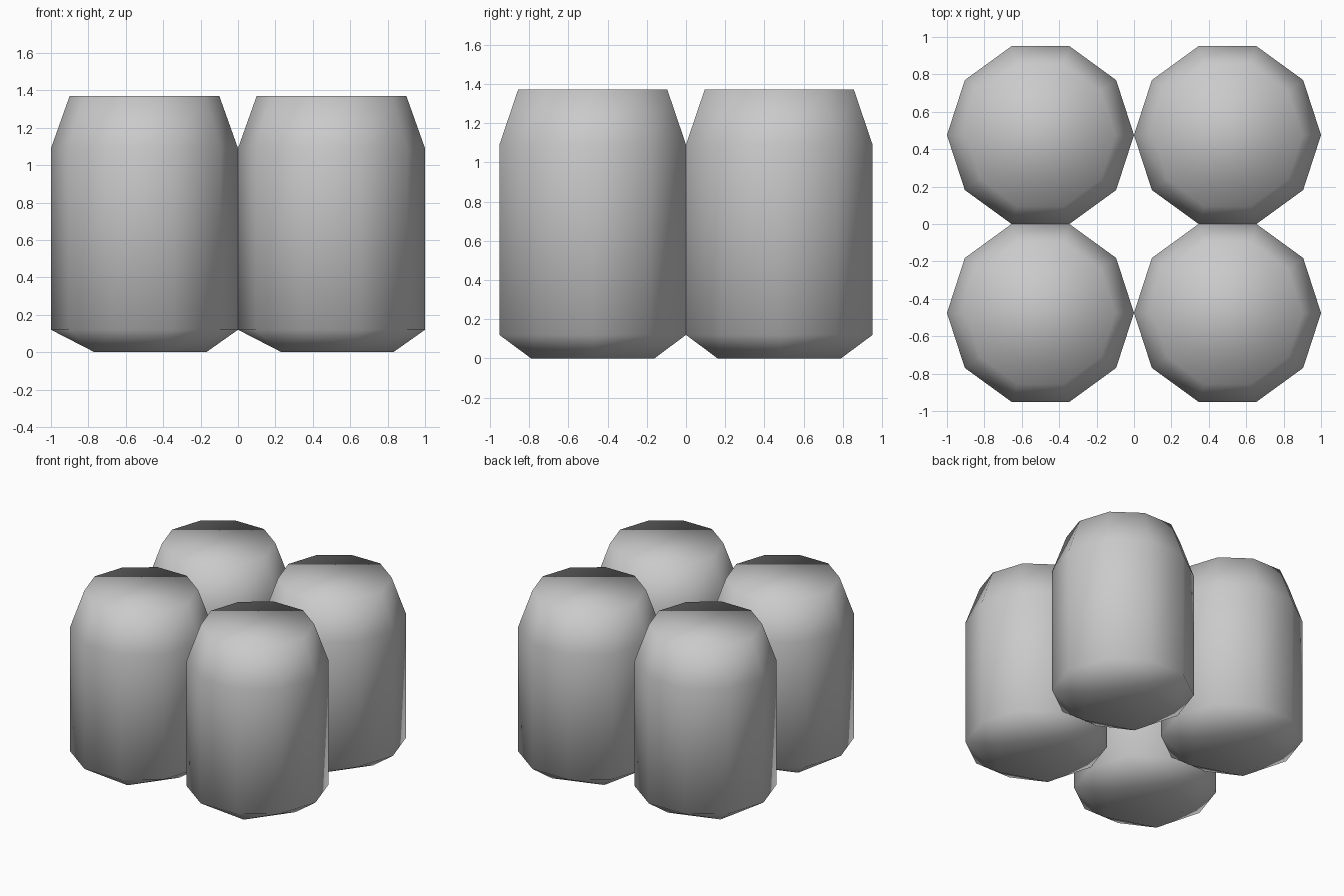
import bpy, bmesh
from math import sin, cos, tau, radians

if "Cube" in bpy.data.objects:
    bpy.data.objects.remove(bpy.data.objects["Cube"])

SIDES = 10
RADIUS = 0.5
SPACING_Y = RADIUS * sin(radians(72))   # flat sides touch along y

grey = bpy.data.materials.new("plain grey")
grey.diffuse_color = (0.59, 0.59, 0.59, 1)
grey.use_nodes = True
grey.node_tree.nodes["Principled BSDF"].inputs["Base Color"].default_value = grey.diffuse_color


def ring(bm, n, radius, z):
    return [bm.verts.new((radius * cos(tau * i / n), radius * sin(tau * i / n), z))
            for i in range(n)]


def make_can_mesh():
    bm = bmesh.new()
    base = ring(bm, 5, 0.33, 0)
    low = ring(bm, SIDES, RADIUS, 0.12)
    high = ring(bm, SIDES, RADIUS, 1.09)
    top = ring(bm, SIDES, 0.4, 1.37)
    # body and tapered shoulder
    for a, b in ((low, high), (high, top)):
        for i in range(SIDES):
            j = (i + 1) % SIDES
            bm.faces.new((a[i], a[j], b[j], b[i]))
    # faceted foot from ten sides down to five
    for i in range(5):
        k = 2 * i
        nxt = base[(i + 1) % 5]
        bm.faces.new((base[i], low[k + 1], low[k]))
        bm.faces.new((base[i], nxt, low[k + 1]))
        bm.faces.new((nxt, low[(k + 2) % SIDES], low[k + 1]))
    # flat ends
    bm.faces.new(top)
    bm.faces.new(base[::-1])
    bmesh.ops.recalc_face_normals(bm, faces=bm.faces)
    for f in bm.faces:
        f.smooth = True
    mesh = bpy.data.meshes.new("can")
    bm.to_mesh(mesh)
    bm.free()
    mesh.materials.append(grey)
    return mesh


# two by two pack of identical cans
can = make_can_mesh()
for row, y in (("front", -SPACING_Y), ("back", SPACING_Y)):
    for side, x in (("left", -RADIUS), ("right", RADIUS)):
        obj = bpy.data.objects.new(f"can_{row}_{side}", can)
        obj.location = (x, y, 0)
        bpy.context.collection.objects.link(obj)
